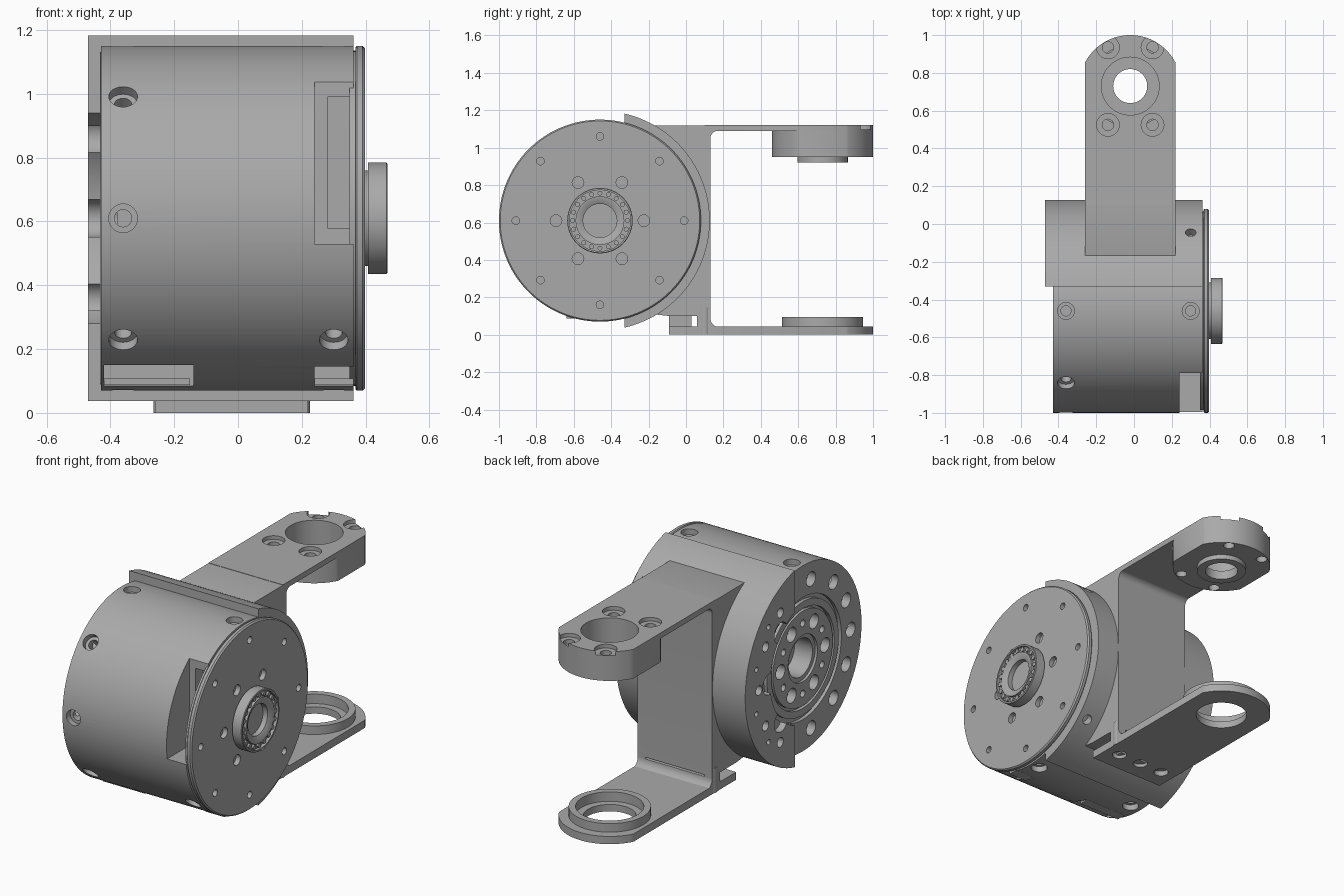
import bpy, bmesh
from math import cos, sin, pi, radians, acos, sqrt
from mathutils import Matrix, Vector

cube = bpy.data.objects.get("Cube")
if cube:
    bpy.data.objects.remove(cube)

CY, CZ = -0.46, 0.61          # drum axis
R, RO = 0.54, 0.587           # drum radius, bracket outer radius
AX, AY, HW = -0.02, 0.73, 0.24  # arm centre line, eye position, half width

grey = bpy.data.materials.new("machined grey")
grey.use_nodes = True
grey.diffuse_color = (0.4, 0.4, 0.4, 1)
grey.node_tree.nodes["Principled BSDF"].inputs["Base Color"].default_value = (0.4, 0.4, 0.4, 1)


def finish(name, bm):
    bmesh.ops.recalc_face_normals(bm, faces=bm.faces)
    me = bpy.data.meshes.new(name)
    bm.to_mesh(me)
    bm.free()
    me.materials.append(grey)
    ob = bpy.data.objects.new(name, me)
    bpy.context.collection.objects.link(ob)
    return ob


def prism(name, pts, axis, lo, hi):
    """Extrude an outline: (y, z) along x, or (x, y) along z."""
    put = (lambda p, d: (d, p[0], p[1])) if axis == 'x' else (lambda p, d: (p[0], p[1], d))
    bm = bmesh.new()
    face = bm.faces.new([bm.verts.new(put(p, lo)) for p in pts])
    new = bmesh.ops.extrude_face_region(bm, geom=[face])['geom']
    move = Vector(put((0, 0), hi - lo))
    bmesh.ops.translate(bm, verts=[v for v in new if isinstance(v, bmesh.types.BMVert)], vec=move)
    return finish(name, bm)


def box(name, x0, x1, y0, y1, z0, z1):
    return prism(name, [(x0, y0), (x1, y0), (x1, y1), (x0, y1)], 'z', z0, z1)


def rod(name, a, b, r, seg=24):
    """Cylinder from point a to point b."""
    a, b = Vector(a), Vector(b)
    bm = bmesh.new()
    turn = (b - a).to_track_quat('Z', 'Y').to_matrix().to_4x4()
    bmesh.ops.create_cone(bm, cap_ends=True, segments=seg, radius1=r, radius2=r,
                          depth=(b - a).length, matrix=Matrix.Translation((a + b) / 2) @ turn)
    return finish(name, bm)


def axle(name, x0, x1, r, seg=128):
    return rod(name, (x0, CY, CZ), (x1, CY, CZ), r, seg)


def polar(r, deg, x):
    return (x, CY + r * cos(radians(deg)), CZ + r * sin(radians(deg)))


def lathe(name, profile, seg=96):
    """Revolve (radius, x) points about the drum axis."""
    bm = bmesh.new()
    vs = [bm.verts.new((x, CY + r, CZ)) for r, x in profile]
    es = [bm.edges.new(p) for p in zip(vs, vs[1:])]
    bmesh.ops.spin(bm, geom=vs + es, cent=(0, CY, CZ), axis=(1, 0, 0), angle=2 * pi, steps=seg)
    bmesh.ops.remove_doubles(bm, verts=bm.verts, dist=1e-5)
    return finish(name, bm)


def boolean(ob, others, op='DIFFERENCE'):
    for o in others:
        m = ob.modifiers.new("b", 'BOOLEAN')
        m.object, m.operation, m.solver = o, op, 'EXACT'
        o.hide_render = True
    bpy.context.view_layer.update()
    me = bpy.data.meshes.new_from_object(ob.evaluated_get(bpy.context.evaluated_depsgraph_get()))
    ob.modifiers.clear()
    ob.data = me
    for o in others:
        bpy.data.objects.remove(o)
    return ob


def radial(deg, x, r, r0, r1):
    return rod("cut", polar(r0, deg, x), polar(r1, deg, x), r)


def face_hole(dist, deg, x0, x1, r):
    return rod("cut", polar(dist, deg, x0), polar(dist, deg, x1), r)


def sector(name, ri, x0, x1, ro=RO):
    """Arc band around the back of the drum, trimmed at y = -0.33."""
    pts = []
    for r, flip in ((ro, 1), (ri, -1)):
        a = acos(0.13 / r)
        pts += [(CY + r * cos(t), CZ + r * sin(t))
                for t in (flip * a * (i / 32 - 1) for i in range(65))]
    return prism(name, pts, 'x', x0, x1)


def eye_outline(y0=None):
    """Arm outline with a clipped round end; both ends round without y0."""
    r = 0.27
    a = acos(HW / r)
    arc = [(AX + r * cos(a + (pi - 2 * a) * i / 32), AY + r * sin(a + (pi - 2 * a) * i / 32))
           for i in range(33)]
    if y0 is None:
        return arc + [(2 * AX - x, 2 * AY - y) for x, y in arc]
    return arc + [(AX - HW, y0), (AX + HW, y0)]


# Motor drum with screw holes, windows and a detailed output face
drum = axle("motor_drum", -0.43, 0.362, R)
cuts = []
for x, angles in ((-0.36, (90, 135, 180, 225, 270)), (0.3, (90, 225, 270))):
    for a in angles:
        cuts += [radial(a, x, 0.045, 0.505, 0.6), radial(a, x, 0.027, 0.42, 0.55)]
cuts += [box("cut", 0.24, 0.4, -1.1, -0.79, 0.53, 1.04),
         box("cut", 0.28, 0.4, -0.8, -0.72, 0.58, 0.99),
         box("cut", 0.24, 0.4, -1.1, -0.58, 0.0, 0.145),
         box("cut", -0.42, -0.14, -1.1, -0.58, 0.0, 0.15)]
for r_out, r_in in ((0.355, 0.33), (0.29, 0.275)):
    cuts.append(boolean(axle("cut", -0.5, -0.41, r_out), [axle("cut", -0.6, -0.3, r_in)]))
cuts += [axle("cut", -0.5, -0.3, 0.11), axle("cut", -0.5, -0.415, 0.135)]
for i in range(6):
    cuts += [face_hole(0.205, 60 * i, -0.5, -0.38, 0.042),
             face_hole(0.205, 60 * i + 30, -0.5, -0.4, 0.02)]
for a in (100, 130, 155, 180, 205, 230, 260):
    cuts.append(face_hole(0.44, a, -0.5, -0.38, 0.042))
boolean(drum, cuts)

# Lips inside the lower windows
box("left_window_lip", -0.42, -0.15, -0.64, -0.57, 0.088, 0.108)
box("right_window_lip", 0.24, 0.362, -0.64, -0.57, 0.088, 0.108)

# End cap with two rings of bolt holes
cap = lathe("end_cap", [(0, 0.35), (0.525, 0.35), (0.525, 0.368), (0.535, 0.368), (R, 0.373),
                        (R, 0.39), (0.533, 0.398), (0, 0.398)], 128)
boolean(cap, [face_hole(0.45, 45 * i, 0.37, 0.5, 0.02) for i in range(8)]
        + [face_hole(0.235, 60 * i, 0.37, 0.5, 0.031) for i in range(6)])

# Bearing on the cap
lathe("bearing", [(0, 0.42), (0.09, 0.42), (0.09, 0.45), (0.12, 0.466), (0.13, 0.466), (0.13, 0.45),
                  (0.163, 0.45), (0.163, 0.468), (0.172, 0.468), (0.175, 0.465), (0.175, 0.408),
                  (0.15, 0.408), (0.15, 0.39), (0, 0.39)])
for i in range(20):
    rod(f"bearing_roller_{i + 1}", polar(0.147, 18 * i, 0.445), polar(0.147, 18 * i, 0.462), 0.013, 12)

# Bracket saddle wrapped round the back of the drum
saddle = sector("bracket_saddle", 0.537, -0.47, 0.362)
boolean(saddle, [radial(a, 0.3, 0.028, 0.5, 0.7) for a in (45, -45)])

# Side flange of the saddle with bolt holes and inner slots
flange = sector("bracket_flange", 0.355, -0.47, -0.431, 0.57)
boolean(flange, [face_hole(0.46, a, -0.5, -0.4, 0.028) for a in (-55, -30, 0, 30, 55)]
        + [face_hole(0.365, a, -0.5, -0.4, 0.06) for a in (-45, 0, 45)]
        + [face_hole(0.5, a, -0.5, -0.45, 0.015) for a in (-42, -15, 15, 42)])

# Back plate: square corners outside the drum, filleted into the upper arm
fillet = [(0.17 - 0.04 * cos(pi / 2 * i / 8), 1.05 + 0.04 * sin(pi / 2 * i / 8)) for i in range(9)]
back = [(CY + 0.545 * cos(radians(t)), CZ + 0.545 * sin(radians(t))) for t in range(-65, 66, 5)]
prism("back_plate", back + [(-0.18, 1.118), (0.17, 1.118)] + fillet[::-1] + [(0.13, 0.1), (-0.09, 0.1)],
      'x', AX - HW, AX + HW)

# Upper arm with thick eye, boss, counterbores
upper = prism("upper_arm", eye_outline(0.1), 'z', 1.088, 1.12)
boolean(upper, [prism("pad", eye_outline(), 'z', 0.95, 1.12),
                rod("boss", (AX, AY, 0.922), (AX, AY, 1.0), 0.135, 64)], 'UNION')
cuts = [rod("cut", (AX, AY, 0.975), (AX, AY, 1.2), 0.153, 64),
        rod("cut", (AX, AY, 0.8), (AX, AY, 1.0), 0.09, 64)]
for sx in (-0.118, 0.118):
    for sy in (-0.205, 0.205):
        x, y = AX + sx, AY + sy
        cuts += [rod("cut", (x, y, 1.098), (x, y, 1.2), 0.06, 32),
                 rod("cut", (x, y, 0.9), (x, y, 1.15), 0.03)]
boolean(upper, cuts)

# Lower arm with raised ring and root bolts
lower = prism("lower_arm", eye_outline(-0.09), 'z', 0.0, 0.045)
boolean(lower, [rod("ring", (AX, AY, 0.02), (AX, AY, 0.095), 0.217, 64)], 'UNION')
boolean(lower, [rod("cut", (AX, AY, 0.04), (AX, AY, 0.2), 0.18, 64),
                rod("cut", (AX, AY, -0.1), (AX, AY, 0.1), 0.14, 64)]
        + [rod("cut", (AX + s, 0.03, -0.1), (AX + s, 0.03, 0.03), 0.04) for s in (-0.15, 0, 0.15)])

# Clamp foot joining the lower arm to the back plate
box("clamp_foot", AX - 0.14, AX + 0.14, -0.09, 0.03, 0.02, 0.11)
heel = [(0.13 + 0.05 * (1 - sin(pi / 2 * i / 8)), 0.04 + 0.05 * (1 - cos(pi / 2 * i / 8))) for i in range(9)]
prism("heel_fillet", heel + [(0.06, 0.11), (0.06, 0.04)], 'x', AX - HW, AX + HW)
for side, s in (("left", 1), ("right", -1)):
    rod(f"{side}_heel_post", (AX + s * 0.215, 0.1, 0.0), (AX + s * 0.215, 0.1, 0.145), 0.03, 32)
    x0, x1 = sorted((AX + s * 0.19, AX + s * HW))
    box(f"{side}_heel_tab", x0, x1, 0.07, 0.13, 0.0, 0.145)

# Smooth curved walls, crisp edges
bpy.ops.object.select_all(action='DESELECT')
for ob in bpy.context.scene.objects:
    if ob.type == 'MESH' and ob.data.materials and ob.data.materials[0] == grey:
        ob.select_set(True)
        bpy.context.view_layer.objects.active = ob
bpy.ops.object.shade_smooth_by_angle(angle=radians(30))
